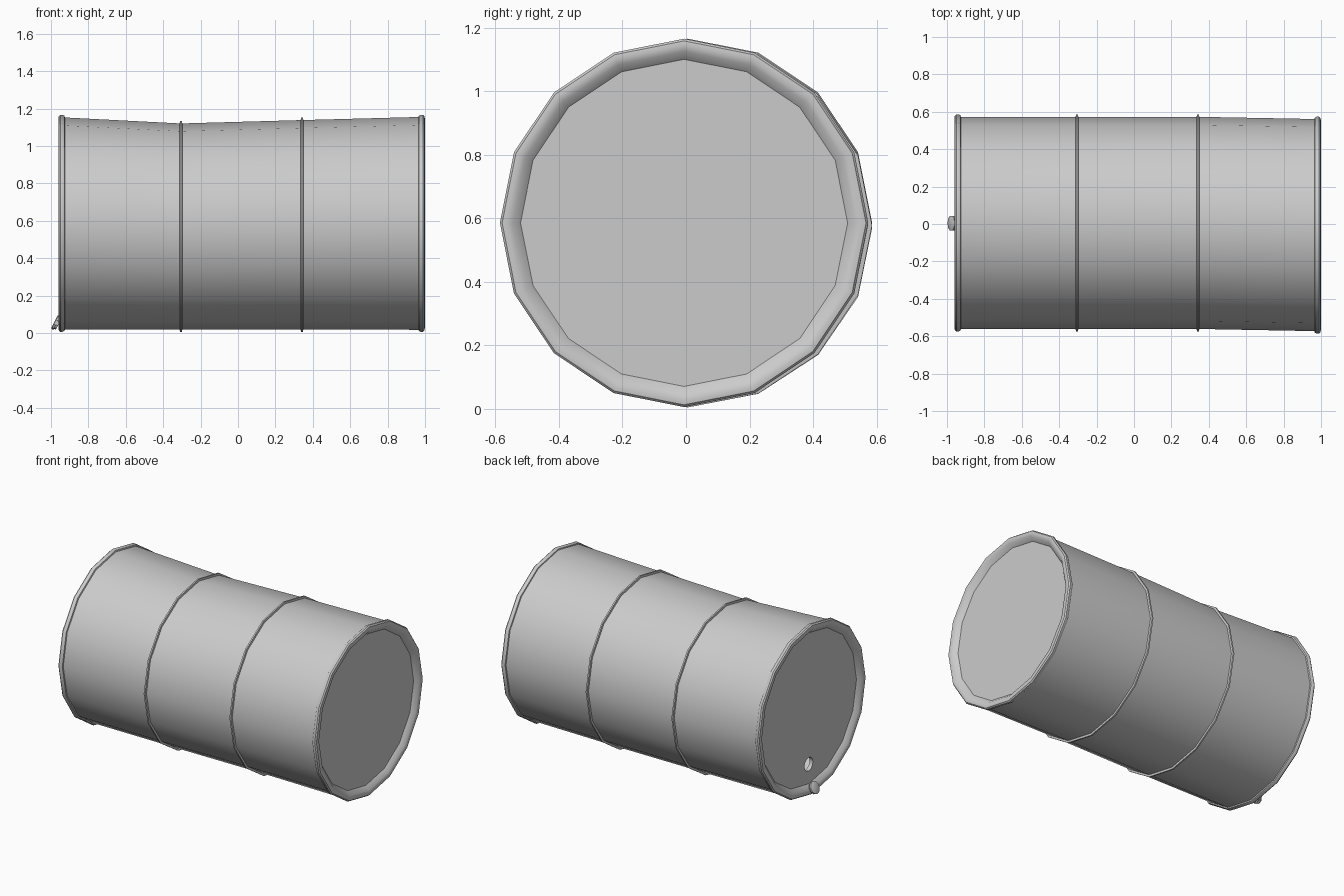
import bpy, bmesh, math
from mathutils import Vector, Matrix

if "Cube" in bpy.data.objects:
    bpy.data.objects.remove(bpy.data.objects["Cube"])

SIDES = 16


def finish(name, bm, angle=40):
    bmesh.ops.recalc_face_normals(bm, faces=bm.faces)
    mesh = bpy.data.meshes.new(name)
    bm.to_mesh(mesh)
    bm.free()
    ob = bpy.data.objects.new(name, mesh)
    bpy.context.collection.objects.link(ob)
    bpy.ops.object.select_all(action='DESELECT')
    bpy.context.view_layer.objects.active = ob
    ob.select_set(True)
    bpy.ops.object.shade_smooth_by_angle(angle=math.radians(angle))
    return ob


def ring(bm, x, cy, cz, ry, rz, n=SIDES):
    return [bm.verts.new((x, cy + ry * math.sin(2 * math.pi * i / n),
                          cz + rz * math.cos(2 * math.pi * i / n))) for i in range(n)]


def skin(bm, loops, closed=False):
    pairs = list(zip(loops, loops[1:] + loops[:1]))
    for a, b in (pairs if closed else pairs[:-1]):
        n = len(a)
        for i in range(n):
            j = (i + 1) % n
            bm.faces.new((a[i], a[j], b[j], b[i]))


# Slightly dented shell: x, centre y, centre z, radius y, radius z
STATIONS = [(-0.945, 0.006, 0.586, 0.567, 0.567),
            (-0.305, 0.006, 0.569, 0.567, 0.551),
            (0.342, 0.006, 0.578, 0.567, 0.560),
            (0.980, -0.006, 0.586, 0.567, 0.569)]
bm = bmesh.new()
skin(bm, [ring(bm, *s) for s in STATIONS])
finish("barrel_shell", bm)

# Two thin raised hoops
for label, (x, cy, cz, ry, rz) in zip(("left", "right"), STATIONS[1:3]):
    bm = bmesh.new()
    prof = [(-0.008, -0.004), (-0.005, 0.013), (0.005, 0.013), (0.008, -0.004)]
    skin(bm, [ring(bm, x + dx, cy, cz, ry + dr, rz + dr) for dx, dr in prof])
    finish(label + "_hoop", bm, 30)

# Rolled end rims: distance outward from the lid, radius
RIM = [(-0.006, 0.562), (-0.002, 0.575), (0.008, 0.580), (0.020, 0.580),
       (0.028, 0.573), (0.030, 0.560), (0.024, 0.540), (0.0, 0.515)]
ENDS = [("left", -1, 0.930, 0.006), ("right", 1, 0.969, -0.006)]
for label, s, x0, cy in ENDS:
    bm = bmesh.new()
    skin(bm, [ring(bm, s * (x0 + d), cy, 0.586, r, r) for d, r in RIM])
    finish(label + "_rim", bm, 40)

# Right lid, closed
bm = bmesh.new()
bm.faces.new(ring(bm, 0.969, -0.006, 0.586, 0.515, 0.515))
finish("right_lid", bm)

# Left lid with an open filler hole and short inner neck
bm = bmesh.new()
outer = ring(bm, -0.930, 0.006, 0.586, 0.515, 0.515)
hole = ring(bm, -0.930, 0.006, 0.205, 0.046, 0.046, 12)
edges = [bm.edges.new((l[i], l[(i + 1) % len(l)])) for l in (outer, hole) for i in range(len(l))]
bmesh.ops.triangle_fill(bm, edges=edges, use_beauty=True)
skin(bm, [hole, ring(bm, -0.905, 0.006, 0.205, 0.046, 0.046, 12)])
finish("left_lid", bm)

# Loose bung leaning against the left rim
bm = bmesh.new()
loops = [ring(bm, x, 0, 0, r, r, 10) for x, r in
         [(-0.013, 0.034), (-0.009, 0.042), (0.002, 0.042), (0.002, 0.034), (0.013, 0.034)]]
skin(bm, loops)
bm.faces.new(loops[0])
bm.faces.new(loops[-1])
bung = finish("bung", bm, 30)
bung.data.transform(Matrix.Translation(Vector((-0.970, 0.004, 0.054)))
                    @ Matrix.Rotation(math.radians(27), 4, 'Y'))
